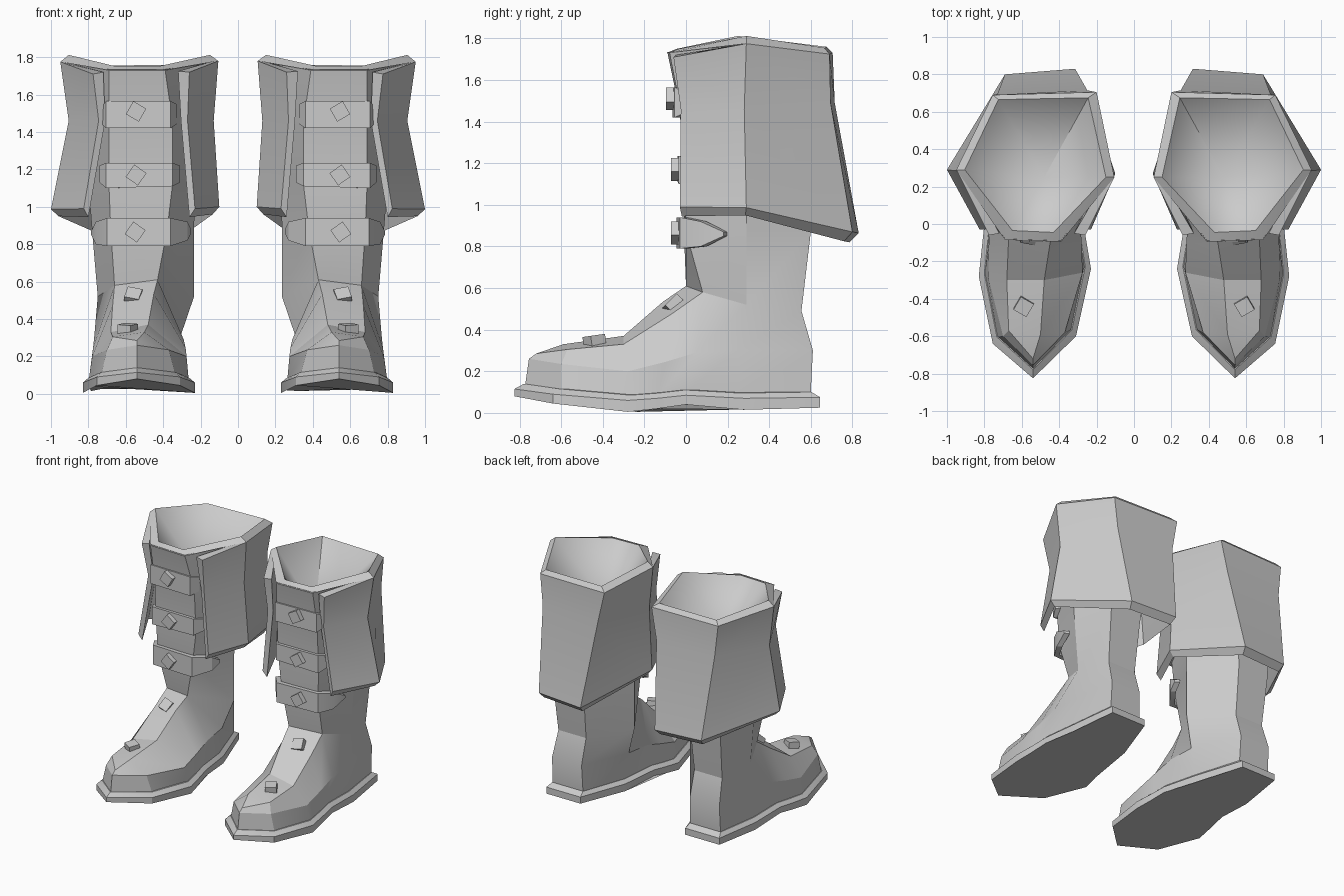
import bpy, bmesh, math
from mathutils import Vector, Matrix

grey = bpy.data.materials.new("grey leather")
grey.diffuse_color = (0.6, 0.6, 0.6, 1)


def finish(name, bm, smooth=20):
    """Turn a bmesh into a mirrored pair of parts."""
    bmesh.ops.recalc_face_normals(bm, faces=bm.faces)
    me = bpy.data.meshes.new(name)
    bm.to_mesh(me)
    bm.free()
    me.materials.append(grey)
    ob = bpy.data.objects.new(name, me)
    bpy.context.collection.objects.link(ob)
    bpy.ops.object.select_all(action='DESELECT')
    ob.select_set(True)
    bpy.context.view_layer.objects.active = ob
    bpy.ops.object.shade_smooth_by_angle(angle=math.radians(smooth))
    m = ob.modifiers.new("pair", 'MIRROR')
    m.use_mirror_merge = False
    return ob


def ring(bm, pts):
    return [bm.verts.new(p) for p in pts]


def bridge(bm, a, b, closed=True):
    n = len(a)
    for i in range(n if closed else n - 1):
        j = (i + 1) % n
        bm.faces.new((a[i], a[j], b[j], b[i]))


# Foot outline, from the toe along the outer side, round the heel and back
outline = [(.54, -.825), (.755, -.64), (.83, -.28), (.815, -.14), (.80, 0), (.785, .28), (.735, .645),
           (.445, .645), (.32, .28), (.27, 0), (.25, -.12), (.23, -.24), (.31, -.60)]
bottom = [.08, .045, .005, .02, .04, .015, .025, .025, .015, .04, .02, .005, .045]
thickness = [.035, .045, .055, .05, .045, .055, .05, .05, .055, .045, .05, .055, .045]


def inset(k):
    return [(.535 + (x - .535) * (1 - k), -.05 + (y + .05) * (1 - k * .6)) for x, y in outline]


# Sole
bm = bmesh.new()
low = ring(bm, [(x, y, z) for (x, y), z in zip(outline, bottom)])
mid = ring(bm, [(x, y, z + t) for (x, y), z, t in zip(outline, bottom, thickness)])
top = ring(bm, [(x, y, z + t + .025) for (x, y), z, t in zip(inset(.1), bottom, thickness)])
bridge(bm, low, mid)
bridge(bm, mid, top)
bm.faces.new(low)
bm.faces.new(top)
finish("sole", bm, 25)

# Foot and shaft
bm = bmesh.new()
base = ring(bm, [(x, y, z + t + .015) for (x, y), z, t in zip(inset(.11), bottom, thickness)])
crease = ring(bm, [(.54, -.755, .26), (.70, -.60, .235), (.78, -.28, .20), (.775, -.1, .245), (.77, .05, .29),
                   (.75, .25, .30), (.71, .61, .30), (.46, .61, .30), (.31, .25, .30),
                   (.29, .05, .29), (.28, -.1, .245), (.275, -.26, .20), (.37, -.58, .235)])
upper = ring(bm, [(.54, -.72, .285), (.67, -.57, .305), (.68, -.30, .33), (.67, -.07, .475), (.66, .08, .58),
                  (.75, .29, .52), (.695, .555, .49), (.46, .555, .49), (.235, .29, .52),
                  (.43, 0, .61), (.45, -.11, .535), (.48, -.30, .37), (.50, -.59, .33)])
bridge(bm, base, crease)
bridge(bm, crease, upper)
u = upper
for f in ((0, 1, 12), (1, 2, 11, 12), (2, 3, 10, 11), (3, 4, 9, 10)):
    bm.faces.new([u[i] for i in f])
loop = u[4:10]
shaft = [
    [(.68, .0, .87), (.78, .29, .87), (.71, .60, .87), (.45, .60, .87), (.235, .29, .87), (.38, -.01, .87)],
    [(.69, -.01, 1.12), (.80, .29, 1.12), (.70, .62, 1.12), (.42, .62, 1.12), (.23, .29, 1.12), (.35, -.01, 1.12)],
    [(.69, -.025, 1.45), (.84, .28, 1.45), (.67, .65, 1.45), (.30, .66, 1.45), (.19, .27, 1.45), (.35, -.03, 1.45)],
    [(.69, -.08, 1.735), (.91, .29, 1.77), (.73, .66, 1.72), (.23, .67, 1.73), (.14, .25, 1.77), (.39, -.09, 1.735)]]
for pts in shaft:
    nxt = ring(bm, pts)
    bridge(bm, loop, nxt)
    loop = nxt
finish("boot_body", bm)

# Rim band, sloping up from the cuff edge
rim = [(.69, -.085, 1.73), (.95, .29, 1.775), (.755, .69, 1.725), (.20, .705, 1.73), (.105, .25, 1.78), (.39, -.095, 1.73)]
lip = [(.65, -.035, 1.75), (.905, .29, 1.812), (.725, .665, 1.755), (.245, .675, 1.76), (.15, .25, 1.812), (.43, -.045, 1.75)]
bm = bmesh.new()
bridge(bm, ring(bm, rim), ring(bm, lip))
ob = finish("rim", bm)
if ob.data.polygons[0].normal.z < 0:
    ob.data.flip_normals()

# Shallow hollow inside
bm = bmesh.new()
loop = ring(bm, lip)
apex = bm.verts.new((.48, .25, 1.40))
for i in range(6):
    bm.faces.new((loop[i], loop[(i + 1) % 6], apex))
ob = finish("hollow", bm, 50)
if ob.data.polygons[0].normal.z < 0:
    ob.data.flip_normals()

# Wide cuff, open at the front: outer skin, sloping hem, inner skin
cuff = [
    [(.775, -.06, 1.71), (.95, .29, 1.775), (.755, .69, 1.725), (.20, .705, 1.73), (.105, .25, 1.78), (.26, -.06, 1.72)],
    [(.745, -.025, 1.46), (.905, .28, 1.46), (.73, .695, 1.49), (.25, .715, 1.49), (.13, .26, 1.46), (.27, -.025, 1.46)],
    [(.825, -.03, .99), (1.0, .29, .987), (.69, .80, .87), (.315, .83, .865), (.10, .27, 1.0), (.23, -.03, .99)],
    [(.80, -.02, .945), (.96, .285, .95), (.675, .76, .825), (.33, .785, .82), (.135, .265, .96), (.26, -.02, .945)],
    [(.71, -.01, 1.46), (.865, .28, 1.46), (.71, .66, 1.49), (.27, .68, 1.49), (.17, .26, 1.46), (.305, -.01, 1.46)],
    [(.72, -.05, 1.72), (.91, .29, 1.77), (.73, .655, 1.72), (.23, .665, 1.725), (.145, .25, 1.775), (.32, -.05, 1.725)],
]
bm = bmesh.new()
rows = [ring(bm, pts) for pts in cuff]
for p, q in zip(rows, rows[1:] + rows[:1]):
    bridge(bm, p, q, False)
for e in (0, 5):
    a, b, c, d, f, g = [r[e] for r in rows]
    bm.faces.new((a, b, f, g))
    bm.faces.new((b, c, d, f))
finish("cuff", bm, 18)


def slab(name, path, thick=.04):
    """Strap from (x, y, low z, high z) stations, thickened towards the leg."""
    bm = bmesh.new()
    c = Vector((.53, .3))
    front, back = [], []
    for x, y, a, b in path:
        d = (c - Vector((x, y))).normalized() * thick
        front.append((bm.verts.new((x, y, a)), bm.verts.new((x, y, b))))
        back.append((bm.verts.new((x + d.x, y + d.y, a)), bm.verts.new((x + d.x, y + d.y, b))))
    for i in range(len(path) - 1):
        (a, b), (e, f) = front[i], front[i + 1]
        (p, q), (r, s) = back[i], back[i + 1]
        for face in ((a, e, f, b), (p, q, s, r), (a, p, r, e), (b, f, s, q)):
            bm.faces.new(face)
    for i in (0, -1):
        bm.faces.new((*front[i], *reversed(back[i])))
    finish(name, bm)


# Straps
slab("top_strap", [(.735, .01, 1.45, 1.53), (.705, -.055, 1.42, 1.565), (.36, -.065, 1.42, 1.565), (.33, .0, 1.44, 1.55)])
slab("middle_strap", [(.74, .03, 1.13, 1.22), (.705, -.035, 1.10, 1.235), (.35, -.04, 1.11, 1.235), (.31, .03, 1.13, 1.22)])
slab("ankle_strap", [(.785, .18, .85, .87), (.76, .07, .80, .92), (.70, -.03, .79, .94), (.36, -.045, .79, .94),
                     (.27, .07, .82, .92), (.25, .14, .86, .88)])

# Studs: position, tilt about x, turn on the face
studs = [((.545, -.068, 1.51), 90, 30), ((.545, -.045, 1.17), 90, 35), ((.55, -.045, .865), 90, 35),
         ((.56, -.06, .52), 45, 15), ((.59, -.44, .345), 8, 30)]
for loc, tilt, turn in studs:
    bm = bmesh.new()
    m = (Matrix.Translation(loc) @ Matrix.Rotation(math.radians(tilt), 4, 'X')
         @ Matrix.Rotation(math.radians(turn), 4, 'Z') @ Matrix.Diagonal((.08, .08, .055, 1)))
    bmesh.ops.create_cube(bm, size=1, matrix=m)
    finish("stud", bm)
